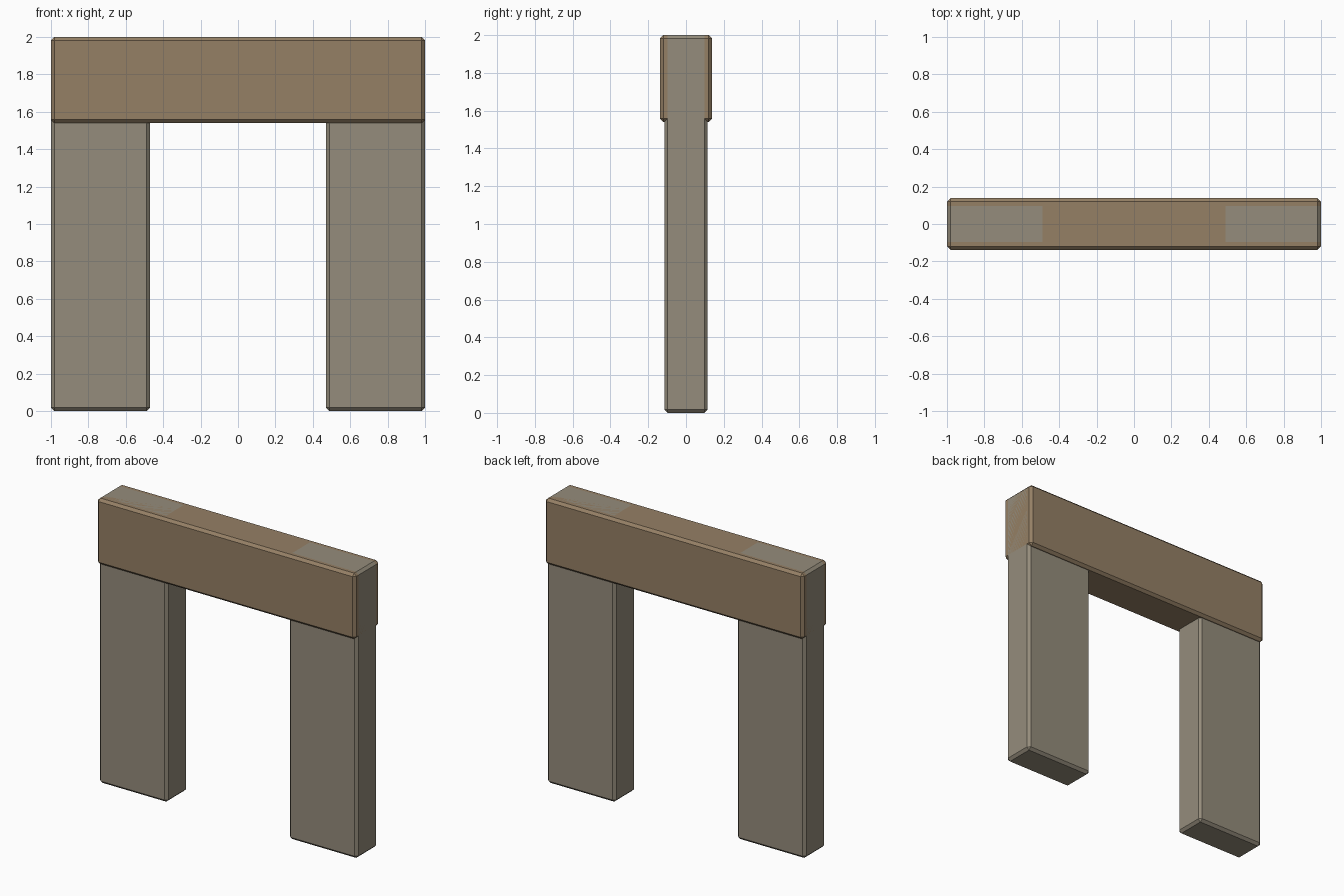
import bpy

if "Cube" in bpy.data.objects:
    bpy.data.objects.remove(bpy.data.objects["Cube"])


def material(name, color):
    m = bpy.data.materials.new(name)
    m.diffuse_color = (*color, 1)
    m.use_nodes = True
    m.node_tree.nodes["Principled BSDF"].inputs["Base Color"].default_value = m.diffuse_color
    return m


def block(name, size, center, mat, chamfer=0.018):
    """Box with a single flat chamfer on every edge."""
    bpy.ops.mesh.primitive_cube_add(size=1, location=center)
    ob = bpy.context.object
    ob.name = name
    ob.scale = size
    bpy.ops.object.transform_apply(location=False, rotation=False, scale=True)
    bevel = ob.modifiers.new("chamfer", 'BEVEL')
    bevel.width = chamfer
    bevel.segments = 1
    ob.data.materials.append(mat)
    return ob


stone = material("stone", (0.30, 0.265, 0.20))
lintel_stone = material("lintel_stone", (0.30, 0.215, 0.13))

# Full-height pillars, flush with the ends and top of the lintel
for side, label in ((-1, "left"), (1, "right")):
    block(label + "_pillar", (0.53, 0.23, 2.0), (side * 0.735, 0, 1.0), stone)

# Deeper lintel across the top
block("lintel", (2.0, 0.276, 0.46), (0, 0, 1.77), lintel_stone)
